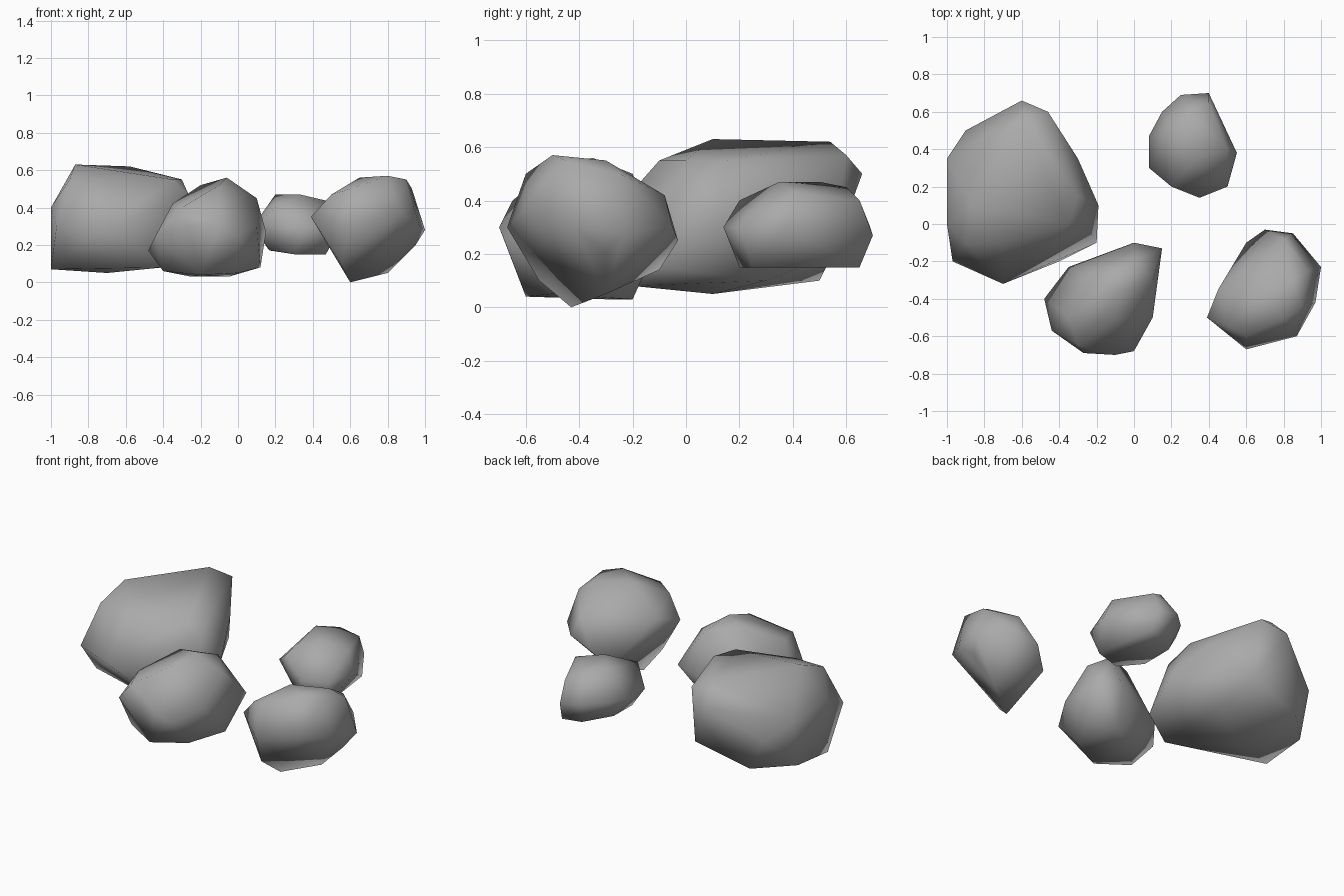
import bpy
import bmesh
import math

old = bpy.data.objects.get("Cube")
if old:
    bpy.data.objects.remove(old, do_unlink=True)

# Stone material
stone = bpy.data.materials.new("grey stone")
stone.use_nodes = True
colour = (.4, .4, .4, 1)
stone.diffuse_color = colour
stone.node_tree.nodes["Principled BSDF"].inputs["Base Color"].default_value = colour


def make_rock(name, base, girdle, crown):
    """Wrap a chiselled convex stone around the main corners of its base, girdle and crown."""
    bm = bmesh.new()
    for corner in base + girdle + crown:
        bm.verts.new(corner)
    bmesh.ops.convex_hull(bm, input=bm.verts[:])
    loose = [v for v in bm.verts if not v.link_faces]
    bmesh.ops.delete(bm, geom=loose, context='VERTS')
    # Merge nearly level triangles into broader facets
    bmesh.ops.dissolve_limit(bm, angle_limit=math.radians(4),
                             verts=bm.verts[:], edges=bm.edges[:])
    bmesh.ops.recalc_face_normals(bm, faces=bm.faces[:])
    mesh = bpy.data.meshes.new(name)
    bm.to_mesh(mesh)
    bm.free()
    mesh.materials.append(stone)
    for face in mesh.polygons:
        face.use_smooth = True
    rock = bpy.data.objects.new(name, mesh)
    bpy.context.collection.objects.link(rock)


# Large boulder, back right, with a sloping flat top
make_rock(
    "large_boulder",
    base=[(-.7, .1, .05), (-1, 0, .07), (-1, .3, .1), (-.4, -.2, .08),
          (-.4, .3, .1), (-.8, .5, .1), (-.2, -.1, .15), (-.45, .55, .2)],
    girdle=[(-.97, -.2, .3), (-.9, .5, .3), (-.7, -.32, .3), (-.19, .1, .3),
            (-1, .35, .4), (-1, 0, .4), (-.3, .35, .45), (-.26, 0, .46)],
    crown=[(-.6, .66, .5), (-.9, -.1, .55), (-.7, -.1, .55), (-.35, 0, .55),
           (-.3, .15, .55), (-.46, .6, .57), (-.58, .54, .62), (-.87, .1, .63)])

# Front rock, pointed towards the back
make_rock(
    "front_rock",
    base=[(-.25, -.3, .03), (-.05, -.2, .03), (-.2, -.6, .04),
          (0, -.5, .05), (-.4, -.5, .06), (.12, -.3, .08)],
    girdle=[(-.48, -.4, .17), (-.35, -.23, .2), (-.44, -.57, .25), (0, -.1, .25),
            (0, -.68, .25), (.15, -.13, .27), (-.27, -.69, .3), (-.1, -.7, .3),
            (.1, -.5, .3)],
    crown=[(-.35, -.5, .42), (-.3, -.65, .4), (.1, -.3, .45), (0, -.2, .5),
           (-.2, -.3, .52), (-.1, -.5, .52), (-.06, -.35, .56)])

# Left rock, balanced on a narrow base
make_rock(
    "left_rock",
    base=[(.6, -.43, 0), (.8, -.3, .05), (.55, -.55, .1), (.6, -.1, .14)],
    girdle=[(.95, -.3, .2), (1, -.23, .28), (.7, -.03, .25), (.85, -.05, .3),
            (.6, -.67, .3), (.97, -.42, .3), (.39, -.5, .35), (.87, -.6, .37),
            (.45, -.35, .4), (.8, -.08, .42)],
    crown=[(.5, -.55, .47), (.93, -.25, .5), (.6, -.6, .5), (.9, -.45, .55),
           (.85, -.3, .55), (.65, -.4, .56), (.8, -.5, .57)])

# Small rock at the back
make_rock(
    "small_rock",
    base=[(.3, .2, .15), (.47, .25, .15), (.3, .62, .15), (.42, .65, .15),
          (.17, .3, .17), (.16, .5, .18)],
    girdle=[(.4, .7, .27), (.15, .6, .3), (.35, .14, .3), (.08, .3, .3),
            (.08, .47, .3), (.25, .69, .3), (.55, .38, .3), (.5, .2, .3)],
    crown=[(.2, .2, .4), (.5, .4, .43), (.4, .65, .4), (.3, .6, .45),
           (.2, .5, .47), (.33, .35, .47)])
